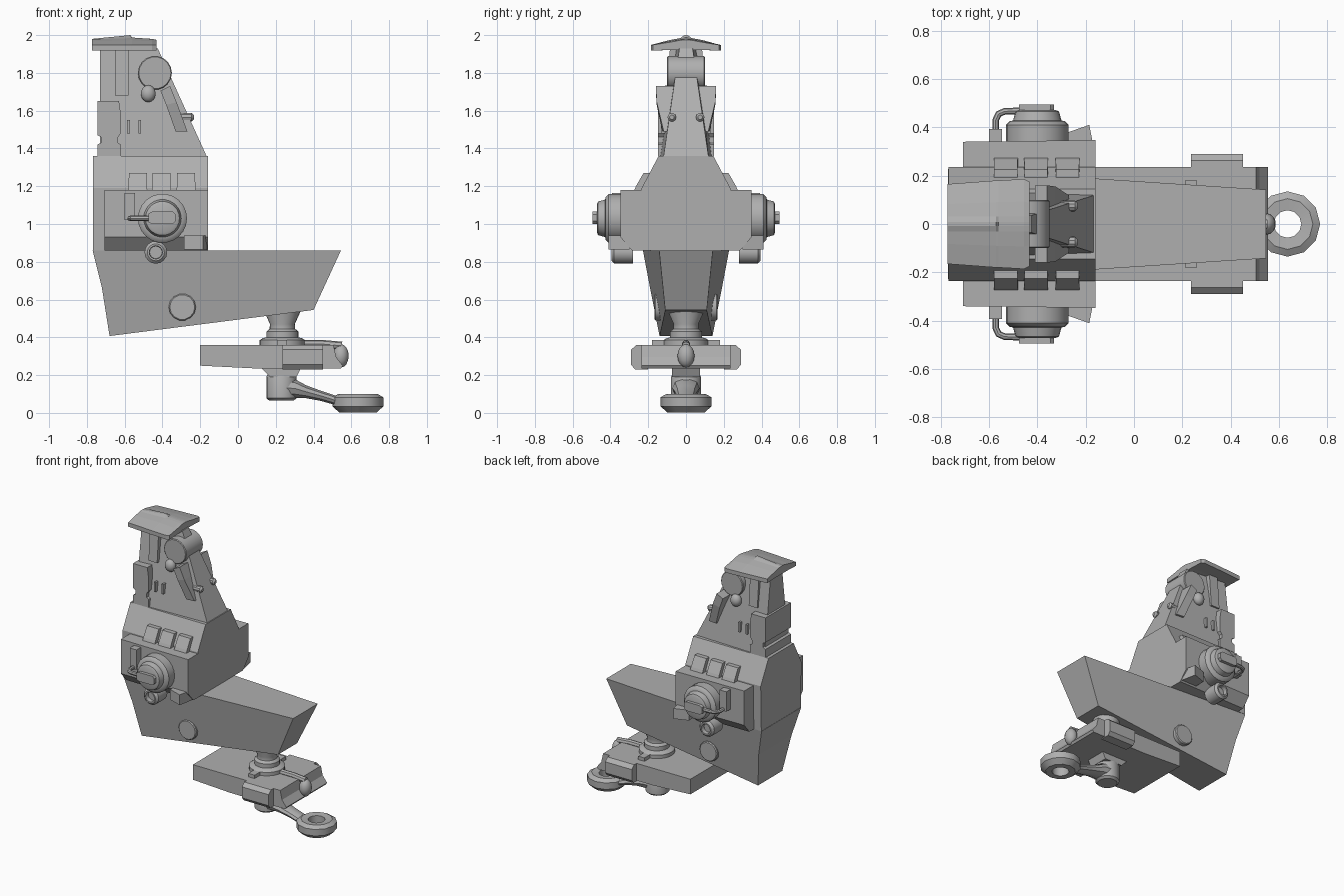
import bpy, bmesh, math
from mathutils import Vector

if "Cube" in bpy.data.objects:
    bpy.data.objects.remove(bpy.data.objects["Cube"])

grey = bpy.data.materials.new("dark_grey")
grey.diffuse_color = (.43, .43, .43, 1)
grey.use_nodes = True
grey.node_tree.nodes["Principled BSDF"].inputs["Base Color"].default_value = grey.diffuse_color


def finish(name, bm, mirror=False, smooth=False):
    bmesh.ops.recalc_face_normals(bm, faces=bm.faces)
    me = bpy.data.meshes.new(name)
    bm.to_mesh(me)
    bm.free()
    me.materials.append(grey)
    ob = bpy.data.objects.new(name, me)
    bpy.context.collection.objects.link(ob)
    if smooth:
        me.polygons.foreach_set("use_smooth", [True] * len(me.polygons))
        me.set_sharp_from_angle(angle=math.radians(35))
    if mirror:
        mod = ob.modifiers.new("mirror", 'MIRROR')
        mod.use_axis = (False, True, False)
        mod.use_mirror_merge = False
    return ob


def loft(name, rings, mirror=False, smooth=False, closed=False):
    """Skin a series of equal-length point rings, capping the ends."""
    bm = bmesh.new()
    vs = [[bm.verts.new(p) for p in r] for r in rings]
    n = len(vs[0])
    pairs = list(zip(vs, vs[1:])) + ([(vs[-1], vs[0])] if closed else [])
    for a, b in pairs:
        for i in range(n):
            j = (i + 1) % n
            bm.faces.new((a[i], a[j], b[j], b[i]))
    if not closed:
        bm.faces.new(vs[0])
        bm.faces.new(vs[-1])
    return finish(name, bm, mirror, smooth)


def prism(name, xz, y0, y1, **kw):
    return loft(name, [[(x, y, z) for x, z in xz] for y in (y0, y1)], **kw)


def box(name, x0, x1, y0, y1, z0, z1, **kw):
    return prism(name, [(x0, z0), (x1, z0), (x1, z1), (x0, z1)], y0, y1, **kw)


def lathe(name, prof, centre, axis='Z', n=20, closed=False, mirror=False):
    """Turn (radius, height) pairs about an axis; 'Y' runs outward toward -y."""
    cx, cy, cz = centre
    rings = []
    for r, h in prof:
        ring = []
        for i in range(n):
            a = 2 * math.pi * i / n
            u, v = r * math.cos(a), r * math.sin(a)
            ring.append({'Z': (cx + u, cy + v, cz + h),
                         'Y': (cx + u, cy - h, cz + v),
                         'X': (cx + h, cy + u, cz + v)}[axis])
        rings.append(ring)
    return loft(name, rings, mirror, True, closed)


def tube(name, pts, r, n=8, **kw):
    """Round rod swept along a path."""
    pts = [Vector(p) for p in pts]
    rings = []
    for i, p in enumerate(pts):
        d = (pts[min(i + 1, len(pts) - 1)] - pts[max(i - 1, 0)]).normalized()
        u = d.cross(Vector((0, 0, 1))).normalized()
        v = d.cross(u)
        rings.append([p + r * (math.cos(2 * math.pi * k / n) * u + math.sin(2 * math.pi * k / n) * v)
                      for k in range(n)])
    return loft(name, rings, smooth=True, **kw)


def ball(name, c, s, mirror=False):
    bm = bmesh.new()
    bmesh.ops.create_uvsphere(bm, u_segments=14, v_segments=8, radius=1)
    for v in bm.verts:
        v.co = Vector((c[i] + v.co[i] * s[i] for i in range(3)))
    return finish(name, bm, mirror, True)


def sym(x, half):
    """Cross-section at x from (half width, z) pairs, mirrored about y = 0."""
    return [(x, y, z) for y, z in half] + [(x, -y, z) for y, z in reversed(half)]


# Lower hull: tapers to the nose and toward the keel
hull_pts = [(-.77, .86, .228), (.545, .86, .142), (.40, .545, .11), (-.68, .407, .14), (-.72, .66, .19)]
loft("lower_hull", [[(x, s * y, z) for x, z, y in hull_pts] for s in (-1, 1)])
lathe("hull_boss", [(.072, 0), (.072, .056), (.066, .062)], (-.295, -.105, .56), 'Y', 14, mirror=True)

# Upper housing with shoulders
half = [(.228, .86), (.235, 1.19), (.145, 1.36)]
loft("upper_housing", [sym(-.768, half), sym(-.16, half)])
side = [(-.2, .86), (-.28, .86), (-.34, .93), (-.34, 1.18), (-.2, 1.18)]
loft("side_pod", [[(x, y * k, z) for y, z in side] for x, k in ((-.708, 1), (-.16, 1.02))], mirror=True)
for i, x in enumerate((-.53, -.405, -.275)):
    loft(f"shoulder_block_{i + 1}",
         [[(x + a * w, y, z) for a, y in ((-1, y0), (1, y0), (1, -.17), (-1, -.17))]
          for w, z, y0 in ((.05, 1.17, -.278), (.049, 1.20, -.265), (.048, 1.27, -.225))],
         mirror=True)

# Side drum, cap, handle and feed pipe
lathe("side_drum", [(.13, 0), (.13, .09), (.115, .105), (.1, .108), (.09, .145), (.075, .152)],
      (-.40, -.32, 1.03), 'Y', 22, mirror=True)
prism("drum_handle", [(-.475, 1.01), (-.455, 1.0), (-.345, 1.0), (-.33, 1.015), (-.33, 1.05),
                      (-.345, 1.065), (-.455, 1.065), (-.475, 1.055)], -.46, -.495, mirror=True)
tube("feed_pipe", [(-.572, -.34, 1.03), (-.572, -.43, 1.03), (-.56, -.455, 1.03),
                   (-.535, -.466, 1.03), (-.45, -.468, 1.03)], .014, mirror=True)
box("pipe_mount", -.60, -.545, -.33, -.392, 1.02, 1.165, mirror=True)
lathe("pod_nozzle", [(.06, 0), (.06, .10), (.045, .115), (.035, .115), (.033, .085)],
      (-.435, -.28, .85), 'Y', 16, mirror=True)
plan = [(-.285, -.30), (-.285, -.375), (-.185, -.41), (-.163, -.30)]
loft("pod_bracket", [[(x, y, z) for x, y in plan] for z in (.865, .94)], mirror=True)

# Mast
loft("mast", [[(-.73, -.14, 1.35), (-.162, -.12, 1.35), (-.162, .12, 1.35), (-.73, .14, 1.35)],
              [(-.73, -.065, 1.93), (-.425, -.035, 1.93), (-.425, .035, 1.93), (-.73, .065, 1.93)]])
prism("mast_rear_block", [(-.745, 1.36), (-.745, 1.42), (-.725, 1.43), (-.725, 1.46), (-.745, 1.47),
                          (-.745, 1.65), (-.63, 1.65), (-.62, 1.58), (-.62, 1.48), (-.635, 1.46),
                          (-.635, 1.43), (-.62, 1.42), (-.62, 1.36)], -.147, .147)
loft("mast_rib", [[(x, -y, z) for x, y in ((-.65, .02), (-.65, w), (-.58, w), (-.58, .02))]
                  for z, w in ((1.68, .105), (1.93, .085))], mirror=True)
for i, x in enumerate((-.58, -.52)):
    box(f"mast_slot_{i + 1}", x - .007, x + .007, -.08, -.132, 1.48, 1.55, mirror=True)
lathe("mast_pivot", [(.09, 0), (.09, .095), (.085, .1)], (-.44, 0, 1.80), 'Y', 18)
lathe("mast_pivot_far", [(.09, 0), (.09, -.095), (.085, -.1)], (-.44, 0, 1.80), 'Y', 18)
ball("pivot_knob", (-.475, -.10, 1.69), (.04, .035, .045), mirror=True)
loft("mast_strut", [[(-.41, -.05, 1.705), (-.36, -.05, 1.73), (-.36, -.16, 1.73), (-.41, -.16, 1.705)],
                    [(-.38, -.05, 1.63), (-.325, -.05, 1.645), (-.325, -.155, 1.645), (-.38, -.155, 1.63)],
                    [(-.33, -.05, 1.49), (-.268, -.05, 1.49), (-.268, -.118, 1.49), (-.33, -.125, 1.49)]],
     mirror=True)
lathe("face_bolt", [(.023, -.05), (.023, .01), (.012, .022)], (-.255, -.075, 1.565), 'X', 10, mirror=True)

# Cap with a raised centre ridge
def cap_ring(x, w, dz, peak):
    return sym(x, [(.08, 1.922), (w, 1.918), (w, 1.948), (w * .5, 1.967 + dz), (.03, 1.978 + dz), (.008, peak)])
loft("mast_cap", [cap_ring(-.772, .165, 0, 1.98), cap_ring(-.57, .18, .006, 2.0),
                  cap_ring(-.56, .18, .006, 1.987), cap_ring(-.455, .186, 0, 1.98),
                  cap_ring(-.432, .175, -.005, 1.975)])

# Turret neck
lathe("turret_neck", [(.12, .34), (.12, .385), (.105, .395), (.085, .40), (.085, .43), (.068, .445),
                      (.066, .47), (.095, .535), (.095, .56)], (.235, 0, 0), 'Z', 22)
box("collar_ears", .21, .26, -.18, .18, .35, .385)

# Base plate with its gripping nose
prism("base_plate", [(-.2, .36), (.505, .36), (.52, .295), (.555, .25), (.545, .235), (.1, .235), (-.2, .25)],
      -.235, .235)
arm = [(.2, .23), (.2, .36), (.262, .36), (.29, .335), (.29, .255), (.27, .23)]
loft("plate_clamp", [[(x, -y, z) for y, z in arm] for x in (.235, .45)], mirror=True)
tube("latch_rod", [(.3, 0, .364), (.45, 0, .364), (.55, 0, .355)], .022)
ball("latch_pin", (.545, 0, .302), (.042, .045, .062))

# Lower post, arm and ring foot
lathe("lower_post", [(.065, .065), (.08, .078), (.08, .19), (.075, .2), (.075, .25)], (.23, 0, 0), 'Z', 18)
prism("post_brace", [(.12, .24), (.17, .19), (.31, .19), (.335, .24)], -.075, .075)
path = [(.23, .132, .076, .062), (.30, .13, .072, .052), (.36, .112, .058, .036),
        (.44, .09, .05, .028), (.55, .056, .05, .026)]
loft("foot_arm", [[(x, w * math.cos(k * math.pi / 5), z + h * math.sin(k * math.pi / 5)) for k in range(10)]
                  for x, z, w, h in path], smooth=True)
lathe("foot_ring", [(.057, .095), (.105, .1), (.135, .082), (.135, .035), (.10, .003), (.057, .003)],
      (.635, 0, 0), 'Z', 12, closed=True)
